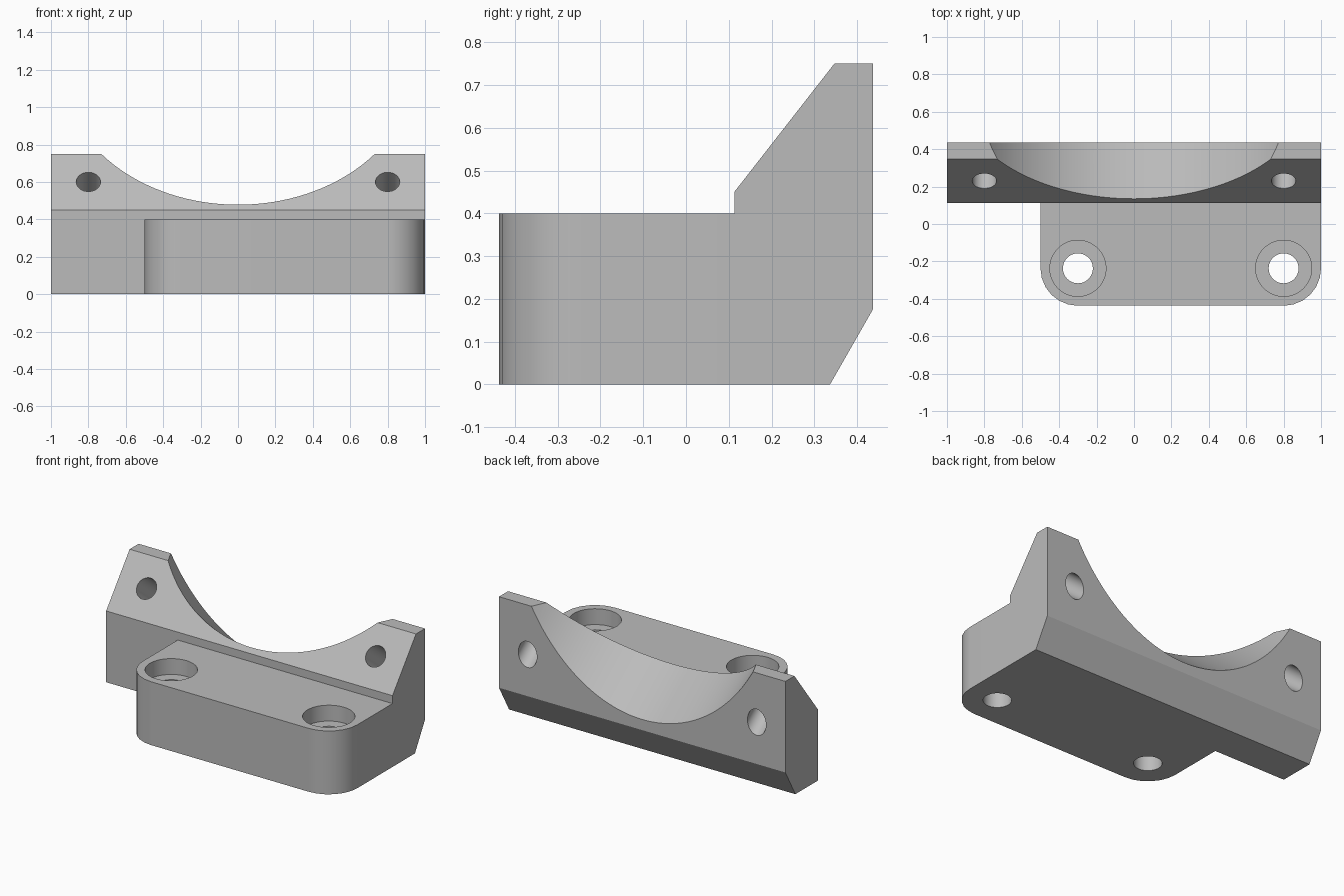
import bpy, bmesh, math
from mathutils import Vector

if "Cube" in bpy.data.objects:
    bpy.data.objects.remove(bpy.data.objects["Cube"], do_unlink=True)

grey = bpy.data.materials.new("plain grey")
grey.use_nodes = True
colour = (0.5, 0.5, 0.5, 1)
grey.diffuse_color = colour
grey.node_tree.nodes["Principled BSDF"].inputs["Base Color"].default_value = colour


def prism(name, points, direction):
    """Extrude a closed outline along a direction."""
    bm = bmesh.new()
    face = bm.faces.new([bm.verts.new(p) for p in points])
    swept = bmesh.ops.extrude_face_region(bm, geom=[face])["geom"]
    moved = [g for g in swept if isinstance(g, bmesh.types.BMVert)]
    bmesh.ops.translate(bm, verts=moved, vec=direction)
    bmesh.ops.recalc_face_normals(bm, faces=bm.faces)
    mesh = bpy.data.meshes.new(name)
    bm.to_mesh(mesh)
    bm.free()
    mesh.materials.append(grey)
    obj = bpy.data.objects.new(name, mesh)
    bpy.context.collection.objects.link(obj)
    return obj


def cylinder(name, centre, radius, length, axis, sides):
    bpy.ops.mesh.primitive_cylinder_add(vertices=sides, radius=radius, depth=length, location=centre)
    obj = bpy.context.object
    obj.name = name
    obj.rotation_euler = Vector(axis).to_track_quat("Z", "Y").to_euler()
    obj.data.materials.append(grey)
    return obj


def combine(target, other, operation):
    """Apply a boolean and discard the helper."""
    bpy.context.view_layer.update()
    bpy.context.view_layer.objects.active = target
    mod = target.modifiers.new("boolean", "BOOLEAN")
    mod.operation, mod.solver, mod.object = operation, "EXACT", other
    bpy.ops.object.modifier_apply(modifier=mod.name)
    bpy.data.objects.remove(other, do_unlink=True)


# Upright plate with sloped front and chamfered back foot
FRONT, BACK, TOP = 0.113, 0.437, 0.75
side = [(FRONT, 0), (0.337, 0), (BACK, 0.175), (BACK, TOP), (0.347, TOP), (FRONT, 0.45)]
bracket = prism("saddle_bracket", [(-1, y, z) for y, z in side], (2, 0, 0))

# Offset mounting foot with rounded front corners
R, LEFT, RIGHT, STEPS = 0.2, 1, -0.5, 6
outline = [(LEFT, 0.2, 0), (RIGHT, 0.2, 0)]
for cx, start in ((RIGHT + R, math.pi), (LEFT - R, 1.5 * math.pi)):
    for i in range(STEPS + 1):
        a = start + i * math.pi / 2 / STEPS
        outline.append((cx + R * math.cos(a), -BACK + R + R * math.sin(a), 0))
combine(bracket, prism("foot", outline, (0, 0, 0.4)), "UNION")

# Saddle and tilted holes run square to the sloped face
up_slope = Vector((0, 0.347 - FRONT, TOP - 0.45)).normalized()
into = Vector((0, up_slope.z, -up_slope.y))


def on_slope(x, z):
    return Vector((x, FRONT, 0.45)) + up_slope * ((z - 0.45) / up_slope.z)


SADDLE = 0.948
centre = on_slope(0, 0.478) + up_slope * SADDLE
combine(bracket, cylinder("saddle_cutter", centre, SADDLE, 3, into, 128), "DIFFERENCE")
for x in (-0.8, 0.8):
    combine(bracket, cylinder("tilted_hole", on_slope(x, 0.6), 0.065, 1.2, into, 40), "DIFFERENCE")

# Counterbored screw holes in the foot
for x in (RIGHT + R, LEFT - R):
    for radius, z, length in ((0.15, 0.4, 0.2), (0.08, 0.2, 1)):
        cutter = cylinder("screw_hole", (x, -BACK + R, z), radius, length, (0, 0, 1), 48)
        combine(bracket, cutter, "DIFFERENCE")

# Smooth the curved walls, keep edges sharp
bpy.ops.object.select_all(action="DESELECT")
bracket.select_set(True)
bpy.context.view_layer.objects.active = bracket
bpy.ops.object.shade_smooth_by_angle(angle=math.radians(28))
weighted = bracket.modifiers.new("clean_shading", "WEIGHTED_NORMAL")
weighted.keep_sharp = True
